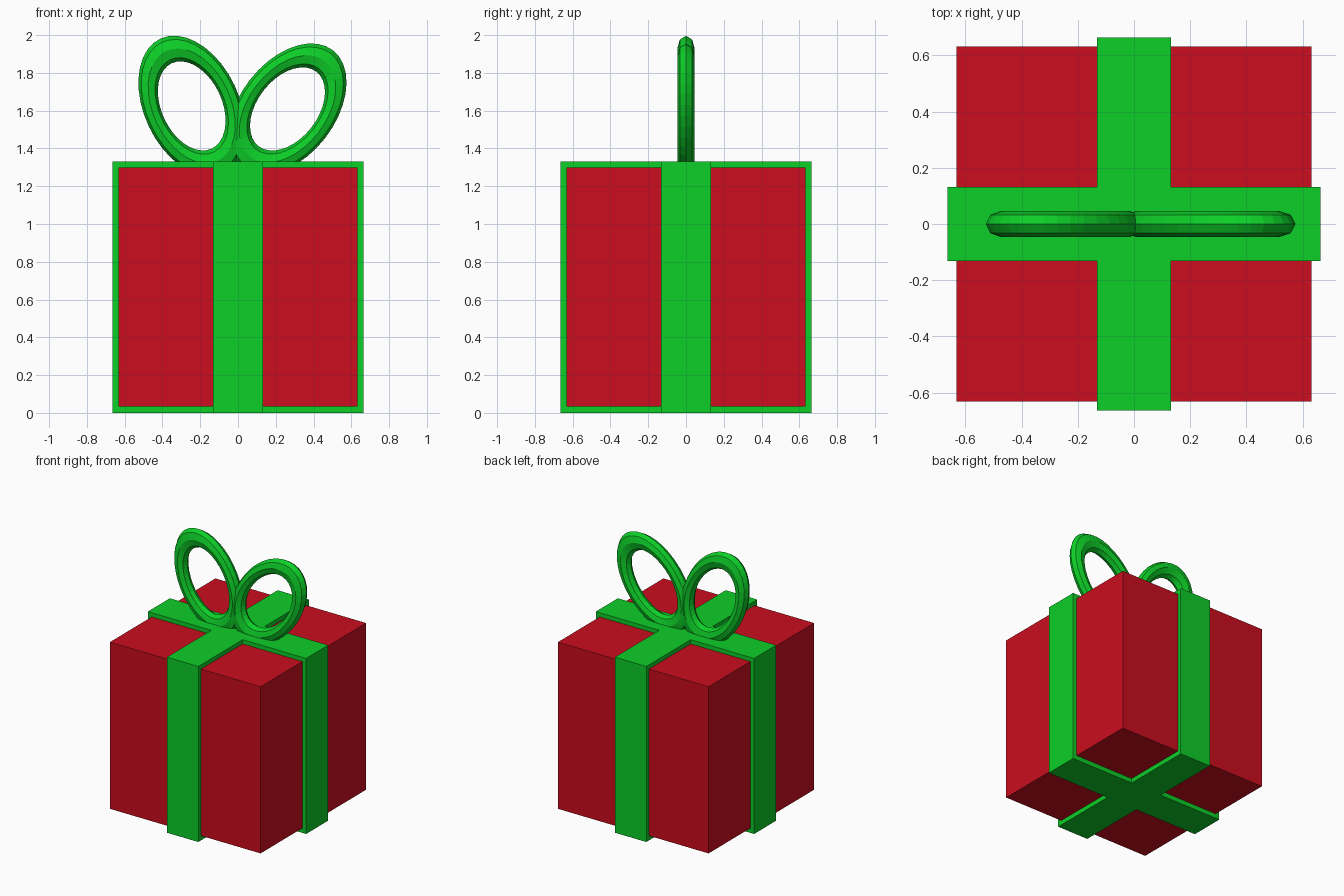
import bpy, bmesh
from math import radians, cos, sin, tau
from mathutils import Matrix

if "Cube" in bpy.data.objects:
    bpy.data.objects.remove(bpy.data.objects["Cube"])


def material(name, color):
    m = bpy.data.materials.new(name)
    m.diffuse_color = (*color, 1)
    m.use_nodes = True
    m.node_tree.nodes["Principled BSDF"].inputs["Base Color"].default_value = m.diffuse_color
    return m


RED = material("red_paper", (0.60, 0.004, 0.013))
GREEN = material("green_ribbon", (0.004, 0.62, 0.021))


def add_object(name, bm, mat):
    bmesh.ops.recalc_face_normals(bm, faces=bm.faces)
    me = bpy.data.meshes.new(name)
    bm.to_mesh(me)
    bm.free()
    me.materials.append(mat)
    ob = bpy.data.objects.new(name, me)
    bpy.context.collection.objects.link(ob)
    return ob


def prism(name, outline, z0, z1, mat):
    """Extrude an xy outline from z0 up to z1."""
    bm = bmesh.new()
    face = bm.faces.new([bm.verts.new((x, y, z0)) for x, y in outline])
    top = bmesh.ops.extrude_face_region(bm, geom=[face])["geom"]
    verts = [g for g in top if isinstance(g, bmesh.types.BMVert)]
    bmesh.ops.translate(bm, verts=verts, vec=(0, 0, z1 - z0))
    return add_object(name, bm, mat)


def bow_loop(name, x, z, tilt, stretch=1.56, R=0.206, r=0.046, major=36, minor=8):
    """Octagonal-section ring in the xz plane, stretched lengthwise and tilted."""
    bm = bmesh.new()
    rings = []
    for i in range(major):
        a = tau * i / major
        ring = []
        for j in range(minor):
            b = tau * j / minor
            d = R + r * cos(b)
            ring.append(bm.verts.new((d * cos(a), r * sin(b), d * sin(a) * stretch)))
        rings.append(ring)
    for i in range(major):
        p, q = rings[i], rings[(i + 1) % major]
        for j in range(minor):
            k = (j + 1) % minor
            bm.faces.new((p[j], p[k], q[k], q[j]))
    ob = add_object(name, bm, GREEN)
    ob.matrix_world = Matrix.Translation((x, 0, z)) @ Matrix.Rotation(radians(tilt), 4, 'Y')
    return ob


# Wrapped box
B = 0.632
prism("gift_box", [(-B, -B), (B, -B), (B, B), (-B, B)], 0.035, 1.299, RED)

# Crossed ribbon bands as one cross-shaped prism around the box
L, W = 0.664, 0.132
arm = [(W, W), (W, L), (-W, L)]
cross = []
for _ in range(4):
    cross += arm
    arm = [(-y, x) for x, y in arm]
prism("ribbon_cross", cross, 0, 1.331, GREEN)

# Bow loops
bow_loop("bow_loop_left", -0.245, 1.625, -25)
bow_loop("bow_loop_right", 0.262, 1.609, 37.8)
